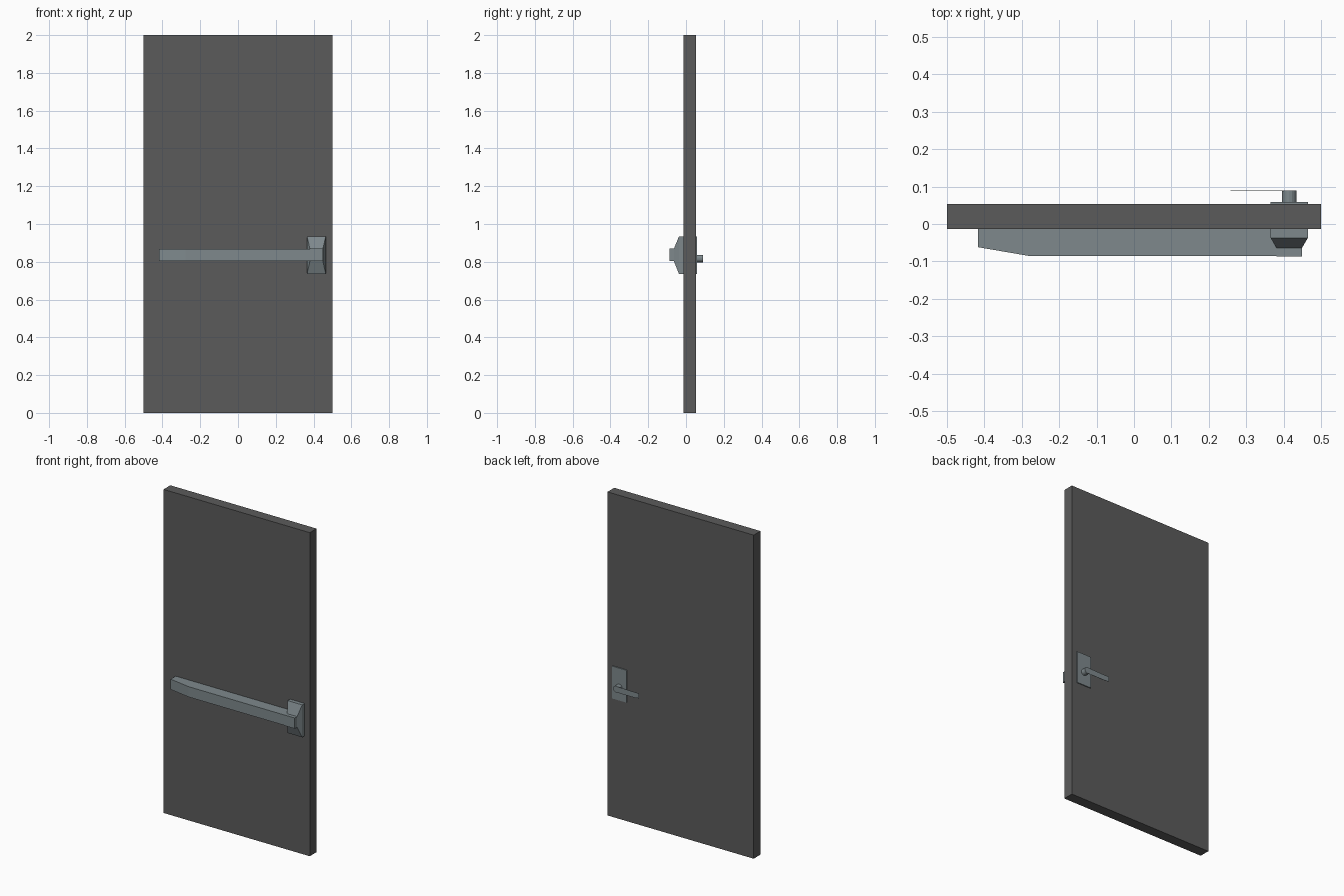
import bpy, bmesh
from math import pi

cube = bpy.data.objects.get("Cube")
if cube:
    bpy.data.objects.remove(cube, do_unlink=True)


def material(name, rgb):
    m = bpy.data.materials.new(name)
    m.use_nodes = True
    m.diffuse_color = (*rgb, 1)
    m.node_tree.nodes["Principled BSDF"].inputs["Base Color"].default_value = (*rgb, 1)
    return m


charcoal = material("charcoal paint", (0.105, 0.105, 0.105))
steel = material("brushed steel", (0.21, 0.25, 0.265))


def finish(name, bm, mat):
    bmesh.ops.recalc_face_normals(bm, faces=bm.faces)
    mesh = bpy.data.meshes.new(name)
    bm.to_mesh(mesh)
    bm.free()
    mesh.materials.append(mat)
    ob = bpy.data.objects.new(name, mesh)
    bpy.context.collection.objects.link(ob)
    return ob


def loft(name, sections, mat):
    """Skin rectangles (y, x0, x1, z0, z1) one after another along y."""
    bm = bmesh.new()
    rings = [[bm.verts.new(p) for p in ((x0, y, z0), (x1, y, z0), (x1, y, z1), (x0, y, z1))]
             for y, x0, x1, z0, z1 in sections]
    for a, b in zip(rings, rings[1:]):
        for i in range(4):
            j = (i + 1) % 4
            bm.faces.new((a[i], a[j], b[j], b[i]))
    bm.faces.new(rings[0])
    bm.faces.new(rings[-1])
    return finish(name, bm, mat)


def prism(name, profile, offset, mat):
    """Extrude a flat outline of 3D points by an offset."""
    bm = bmesh.new()
    face = bm.faces.new([bm.verts.new(p) for p in profile])
    new = bmesh.ops.extrude_face_region(bm, geom=[face])["geom"]
    bmesh.ops.translate(bm, vec=offset, verts=[v for v in new if isinstance(v, bmesh.types.BMVert)])
    return finish(name, bm, mat)


FRONT, BACK = -0.013, 0.053

# Door slab
loft("door_slab", [(FRONT, -0.5, 0.5, 0, 2), (BACK, -0.5, 0.5, 0, 2)], charcoal)

# Push bar with a bevelled far end
bar = [(-0.417, FRONT), (-0.417, -0.062), (-0.277, -0.086), (0.381, -0.086), (0.381, FRONT)]
prism("push_bar", [(x, y, 0.804) for x, y in bar], (0, 0, 0.064), steel)

# Latch housing: square base, sloping shoulders, raised block
loft("latch_housing", [(FRONT, 0.365, 0.465, 0.735, 0.935),
                       (-0.037, 0.365, 0.465, 0.735, 0.935),
                       (-0.064, 0.381, 0.449, 0.803, 0.869),
                       (-0.087, 0.381, 0.449, 0.803, 0.869)], steel)

# Rear plate
loft("handle_plate", [(BACK, 0.365, 0.465, 0.735, 0.935),
                      (0.059, 0.365, 0.465, 0.735, 0.935)], steel)

# Rear spindle
bpy.ops.mesh.primitive_cylinder_add(vertices=16, radius=0.02, depth=0.032,
                                    location=(0.415, 0.074, 0.817), rotation=(pi / 2, 0, 0))
spindle = bpy.context.object
spindle.name = "handle_spindle"
spindle.data.materials.append(steel)

# Thin lever blade
lever = [(0.415, 0.835), (0.258, 0.832), (0.258, 0.802), (0.29, 0.798), (0.415, 0.798)]
prism("handle_lever", [(x, 0.0885, z) for x, z in lever], (0, 0.0015, 0), steel)
